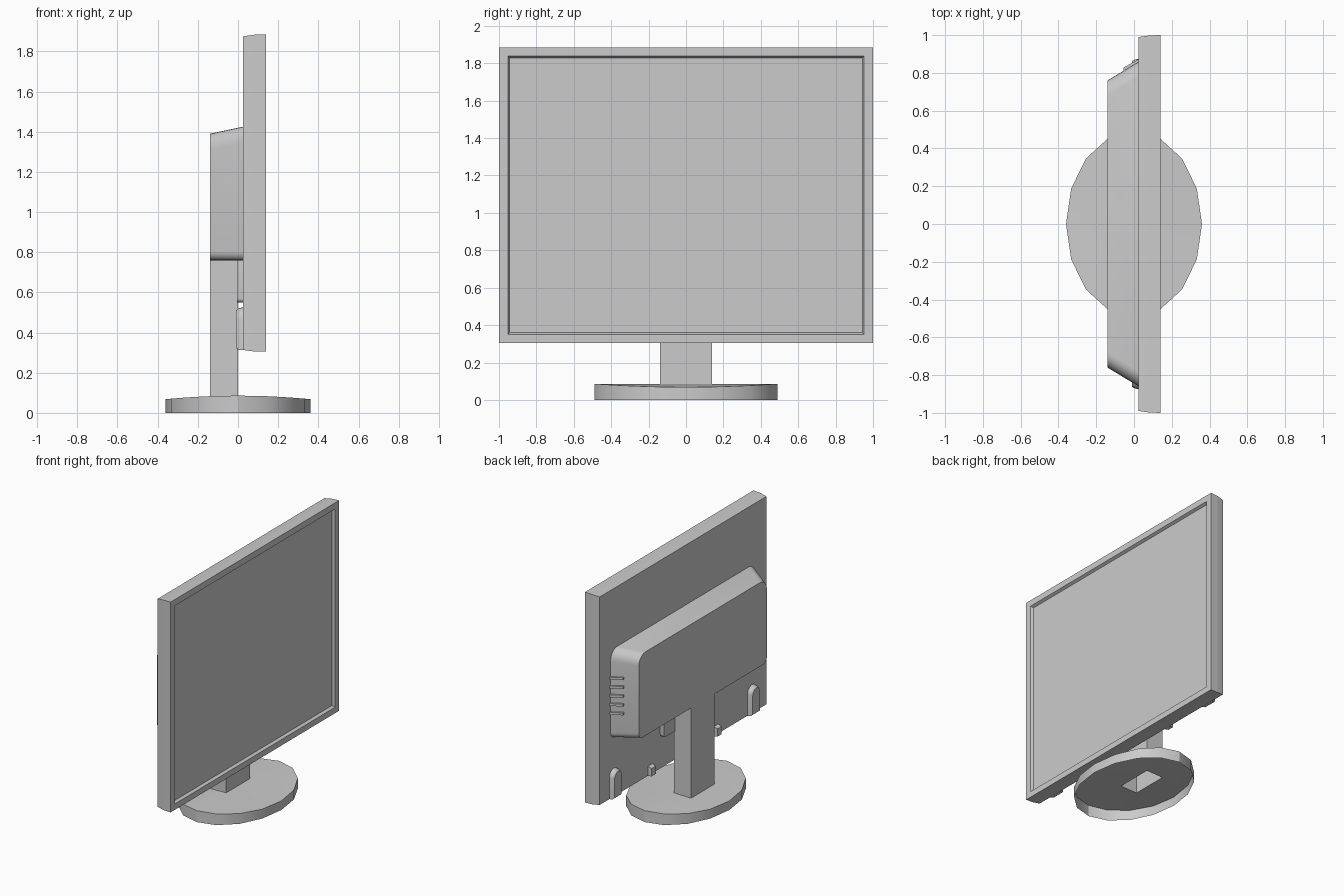
import bpy, bmesh, math

if "Cube" in bpy.data.objects:
    bpy.data.objects.remove(bpy.data.objects["Cube"])


def finish(name, bm, smooth=True, recalc=True):
    if recalc:
        bmesh.ops.recalc_face_normals(bm, faces=bm.faces)
    me = bpy.data.meshes.new(name)
    bm.to_mesh(me)
    bm.free()
    ob = bpy.data.objects.new(name, me)
    bpy.context.collection.objects.link(ob)
    if smooth:
        bpy.ops.object.select_all(action='DESELECT')
        ob.select_set(True)
        bpy.context.view_layer.objects.active = ob
        bpy.ops.object.shade_smooth_by_angle(angle=math.radians(30))
    return ob


def loft(name, rings, caps=True, smooth=True):
    """Skin a series of closed rings that have equal point counts."""
    bm = bmesh.new()
    loops = [[bm.verts.new(p) for p in ring] for ring in rings]
    n = len(loops[0])
    for a, b in zip(loops, loops[1:]):
        for i in range(n):
            j = (i + 1) % n
            bm.faces.new((a[i], a[j], b[j], b[i]))
    if caps:
        bm.faces.new(loops[0])
        bm.faces.new(loops[-1])
    return finish(name, bm, smooth)


def rect(x, hy, z0, z1, yc=0.0):
    return [(x, yc - hy, z0), (x, yc + hy, z0), (x, yc + hy, z1), (x, yc - hy, z1)]


def round_rect(x, hy, z0, z1, r_low, r_top, seg=6):
    pts = []
    for sy, zc, r, a0 in ((1, z0 + r_low, r_low, -90), (1, z1 - r_top, r_top, 0),
                          (-1, z1 - r_top, r_top, 90), (-1, z0 + r_low, r_low, 180)):
        for k in range(seg + 1):
            a = math.radians(a0 + 90 * k / seg)
            pts.append((x, sy * (hy - r) + r * math.cos(a), zc + r * math.sin(a)))
    return pts


def arch(x, yc, r, z0, zc, seg=10):
    pts = [(x, yc - r, z0), (x, yc + r, z0)]
    for k in range(seg + 1):
        a = math.pi * k / seg
        pts.append((x, yc + r * math.cos(a), zc + r * math.sin(a)))
    return pts


# Screen panel: tapered shell, bezel and recessed display
loft("screen_panel", [
    rect(0.025, 0.99, 0.313, 1.875),
    rect(0.08, 0.998, 0.306, 1.883),
    rect(0.14, 1.0, 0.305, 1.885),
    rect(0.14, 0.953, 0.35, 1.838),
    rect(0.12, 0.943, 0.36, 1.828)], smooth=False)

# Rear electronics housing, flaring towards the panel
loft("rear_housing", [
    round_rect(-0.14, 0.76, 0.76, 1.39, 0.045, 0.08),
    round_rect(0.025, 0.86, 0.76, 1.425, 0.045, 0.08)])

# Thin plate hanging under the housing
loft("lower_plate", [
    round_rect(-0.005, 0.27, 0.55, 0.80, 0.02, 0.02),
    round_rect(0.025, 0.27, 0.55, 0.80, 0.02, 0.02)])

# Vent ribs on one sloping side of the housing
for i in range(5):
    z = 0.955 + i * 0.066
    loft(f"vent_rib_{i + 1}", [
        [(x, y, zz) for x, y in ((0.025, 0.85), (0.025, 0.873), (-0.055, 0.828), (-0.055, 0.80))]
        for zz in (z - 0.009, z + 0.009)], smooth=False)

# Arched feet and small clips along the lower back edge
for side, s in (("left", 1), ("right", -1)):
    loft(f"arched_foot_{side}", [
        arch(0.027, 0.82 * s, 0.055, 0.312, 0.472),
        arch(0.0, 0.82 * s, 0.049, 0.316, 0.47),
        arch(-0.01, 0.82 * s, 0.042, 0.325, 0.468)])
    loft(f"lower_clip_{side}", [
        rect(0.027, 0.028, 0.312, 0.385, 0.39 * s),
        rect(-0.005, 0.024, 0.316, 0.375, 0.39 * s)], smooth=False)


# Stand base: open-bottomed oval shell with arched top and neck opening
def top_z(x):
    return 0.086 - 0.018 * (x / 0.36) ** 2


bm = bmesh.new()
angles = [2 * math.pi * i / 16 for i in range(16)]
xy = [(0.36 * math.cos(a), 0.49 * math.sin(a)) for a in angles]
low = [bm.verts.new((x, y, 0)) for x, y in xy]
rim = [bm.verts.new((x, y, top_z(x))) for x, y in xy]
for i in range(16):
    j = (i + 1) % 16
    bm.faces.new((low[i], low[j], rim[j], rim[i]))
neck_xy = [(-0.14, -0.14), (0, -0.14), (0, 0.14), (-0.14, 0.14)]
hole = [bm.verts.new((x, y, top_z(x))) for x, y in neck_xy]
edges = [bm.edges.get((rim[i], rim[(i + 1) % 16])) for i in range(16)]
edges += [bm.edges.new((hole[i], hole[(i + 1) % 4])) for i in range(4)]
fill = bmesh.ops.triangle_fill(bm, edges=edges, use_beauty=True, normal=(0, 0, 1))
for f in [g for g in fill["geom"] if isinstance(g, bmesh.types.BMFace)]:
    f.normal_update()
    if f.normal.z < 0:
        f.normal_flip()
finish("stand_base", bm, recalc=False)

# Hollow neck joining the base to the housing
loft("stand_neck", [[(x, y, top_z(x)) for x, y in neck_xy],
                    [(x, y, 0.76) for x, y in neck_xy]], caps=False, smooth=False)
